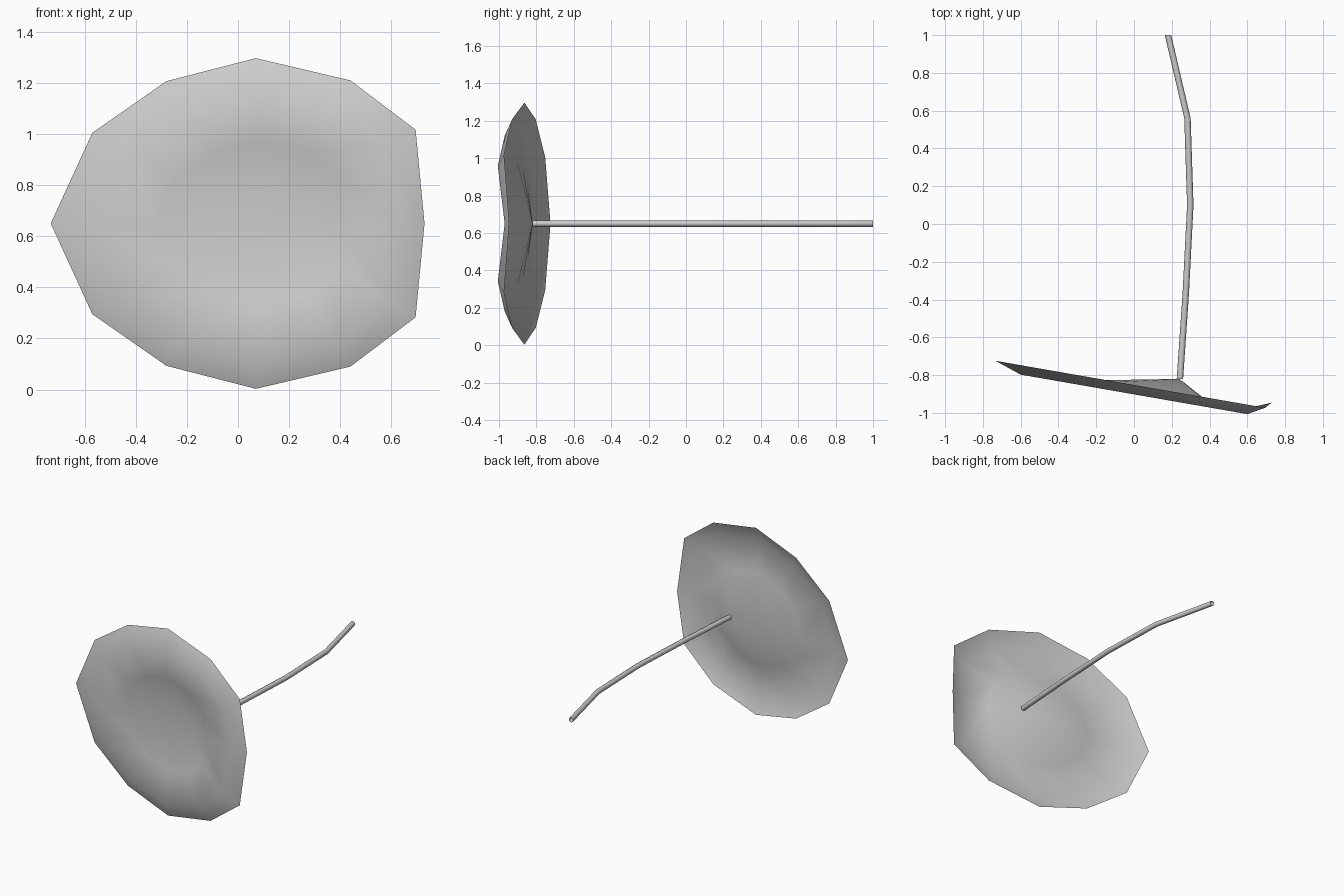
import bpy
from math import sin, cos, pi

if "Cube" in bpy.data.objects:
    bpy.data.objects.remove(bpy.data.objects["Cube"])


def make_object(name, verts, faces):
    mesh = bpy.data.meshes.new(name)
    mesh.from_pydata(verts, [], faces)
    mesh.shade_smooth()
    obj = bpy.data.objects.new(name, mesh)
    bpy.context.collection.objects.link(obj)
    return obj


def bridge(rings, n):
    """Quads joining consecutive closed rings of n vertices."""
    return [(r * n + i, r * n + (i + 1) % n, (r + 1) * n + (i + 1) % n, (r + 1) * n + i)
            for r in range(rings - 1) for i in range(n)]


# Leaf outline: upper half as (x, height above the middle), mirrored below
MID = 0.65
half = [(0.73, 0), (0.695, 0.367), (0.44, 0.56), (0.07, 0.647),
        (-0.28, 0.557), (-0.57, 0.355), (-0.733, 0)]
outline = half + [(x, -h) for x, h in half[-2:0:-1]]
N = len(outline)


def tilt(x):
    """Slanted plane in which the leaf lies."""
    return -0.852 - 0.174 * x


# Leaf: rim, dished ring, inner ring, then a raised centre
verts = []
for scale, depth in ((1, 0), (0.84, 0.05), (0.5, 0.033)):
    for i, (x, h) in enumerate(outline):
        px = 0.1 + (x - 0.1) * scale
        d = depth
        if i == 0:                       # tip curls backward
            d += {1: -0.034, 0.84: -0.042, 0.5: 0}[scale]
        verts.append((px, tilt(px) - d, MID + h * scale))
faces = bridge(3, N)
verts.append((0.24, -0.82, MID))
faces += [(2 * N + i, 2 * N + (i + 1) % N, 3 * N) for i in range(N)]
make_object("leaf", verts, faces)

# Stem: thin bent tube running back from the leaf centre
SIDES, R = 8, 0.017
path = [(0.243, -0.82), (0.274, -0.37), (0.298, 0.1), (0.283, 0.56), (0.18, 1.0)]
verts = [(x + R * cos(2 * pi * i / SIDES), y, MID + R * sin(2 * pi * i / SIDES))
         for x, y in path for i in range(SIDES)]
make_object("stem", verts, bridge(len(path), SIDES))
